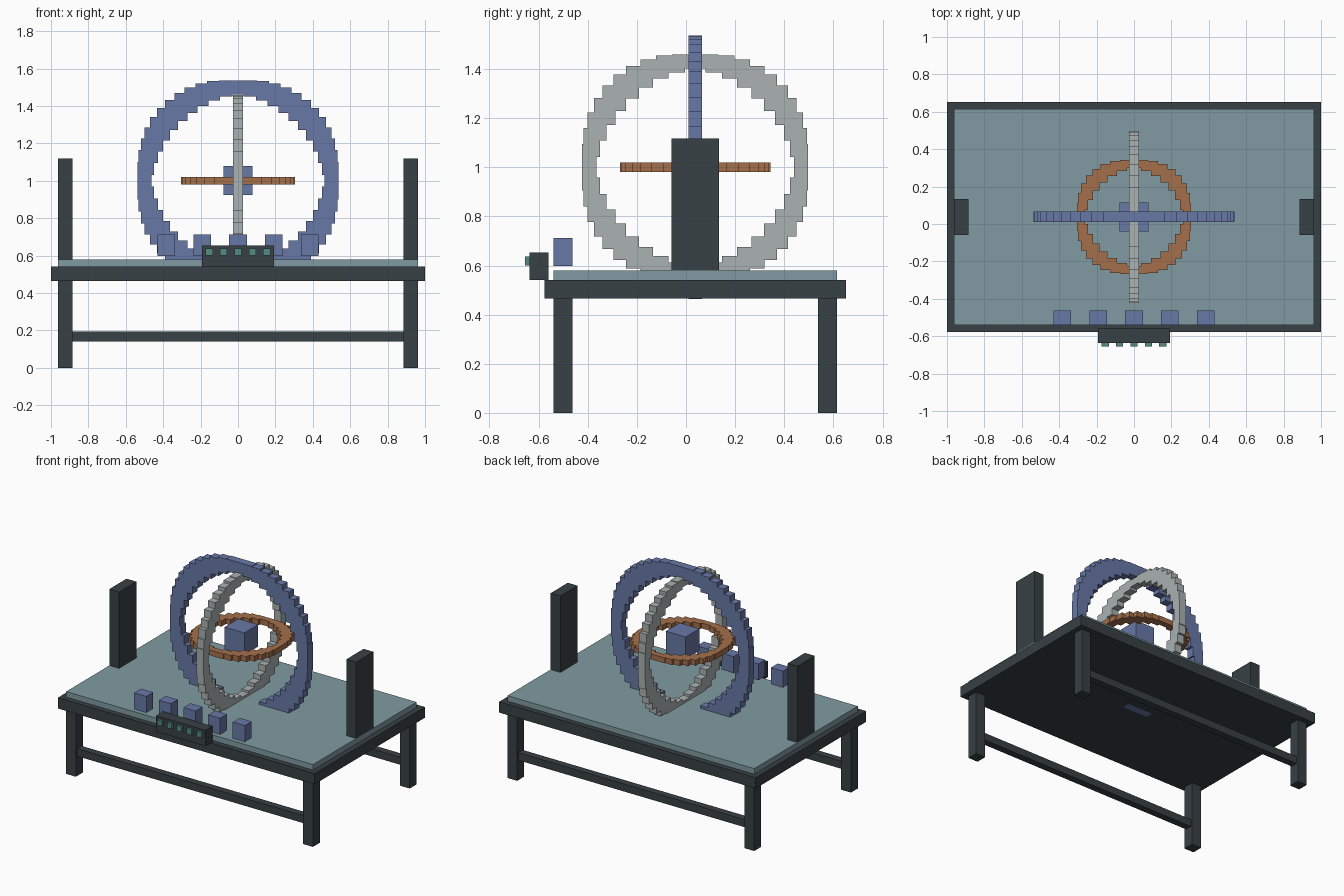
import bpy, bmesh
from math import cos, sin, tau
from mathutils import Matrix, Vector

if "Cube" in bpy.data.objects:
    bpy.data.objects.remove(bpy.data.objects["Cube"])


def mat(name, r, g, b):
    m = bpy.data.materials.new(name)
    m.diffuse_color = (r, g, b, 1)
    m.use_nodes = True
    m.node_tree.nodes["Principled BSDF"].inputs["Base Color"].default_value = m.diffuse_color
    return m


DARK = mat("dark_metal", 0.04, 0.052, 0.058)
TEAL = mat("teal_panel", 0.216, 0.33, 0.36)
BLUE = mat("blue_enamel", 0.14, 0.19, 0.39)
SILVER = mat("silver", 0.40, 0.445, 0.44)
COPPER = mat("copper", 0.376, 0.162, 0.07)
GREEN = mat("green_button", 0.09, 0.26, 0.24)

CY = 0.0375   # centre of the table in y
CZ = 1.0      # centre height of the rings


def add_box(bm, centre, size):
    bmesh.ops.create_cube(bm, size=1, matrix=Matrix.Translation(centre)
                          @ Matrix.Diagonal((*size, 1)))


def finish(bm, name, material):
    me = bpy.data.meshes.new(name)
    bm.to_mesh(me)
    bm.free()
    me.materials.append(material)
    ob = bpy.data.objects.new(name, me)
    bpy.context.collection.objects.link(ob)
    return ob


def box(name, x, y, z, material):
    """Box from (min, max) ranges on each axis."""
    bm = bmesh.new()
    add_box(bm, [(a + b) / 2 for a, b in (x, y, z)],
            [b - a for a, b in (x, y, z)])
    return finish(bm, name, material)


def ring(name, u, v, radius, thick, depth, count, material):
    """Stepped ring of axis-aligned blocks in the plane of axes u and v."""
    w = 3 - u - v
    bm = bmesh.new()
    for i in range(count):
        a, b = tau * i / count, tau * (i + 1) / count
        c, s = Vector((0, CY, CZ)), Vector((0, 0, 0))
        for axis, f in ((u, cos), (v, sin)):
            c[axis] += radius * (f(a) + f(b)) / 2
            s[axis] = radius * abs(f(a) - f(b)) + thick
        s[w] = depth
        add_box(bm, c, s)
    return finish(bm, name, material)


# Table
box("table_frame", (-1, 1), (-0.577, 0.652), (0.465, 0.541), DARK)
box("table_panel", (-0.962, 0.962), (-0.539, 0.614), (0.541, 0.58), TEAL)
for side, sx in (("left", -1), ("right", 1)):
    xs = sorted((sx * 0.886, sx * 0.962))
    for end, sy in (("front", -1), ("back", 1)):
        y = CY + sy * 0.5385
        box(f"{end}_{side}_leg", xs, (y - 0.0385, y + 0.0385), (0, 0.465), DARK)
    # Upright post standing on the panel
    box(f"{side}_post", xs, (CY - 0.096, CY + 0.096), (0.58, 1.118), DARK)
for end, sy in (("front", -1), ("back", 1)):
    y = CY + sy * 0.5385
    box(f"{end}_stretcher", (-0.886, 0.886), (y - 0.025, y + 0.025),
        (0.14, 0.193), DARK)

# Nested rings and core
ring("outer_ring", 0, 2, 0.502, 0.07, 0.056, 48, BLUE)
ring("middle_ring", 1, 2, 0.434, 0.052, 0.055, 40, SILVER)
ring("inner_ring", 0, 1, 0.287, 0.038, 0.038, 32, COPPER)
box("core_cube", (-0.077, 0.077), (CY - 0.077, CY + 0.077),
    (CZ - 0.075, CZ + 0.08), BLUE)

# Row of blocks, control box and its buttons
box("control_box", (-0.192, 0.192), (-0.637, -0.56), (0.541, 0.653), DARK)
for i in range(-2, 3):
    x = i * 0.192
    box(f"block_{i + 3}", (x - 0.047, x + 0.047), (-0.54, -0.463),
        (0.598, 0.713), BLUE)
    x = i * 0.077
    box(f"button_{i + 3}", (x - 0.019, x + 0.019), (-0.655, -0.637),
        (0.6, 0.637), GREEN)
